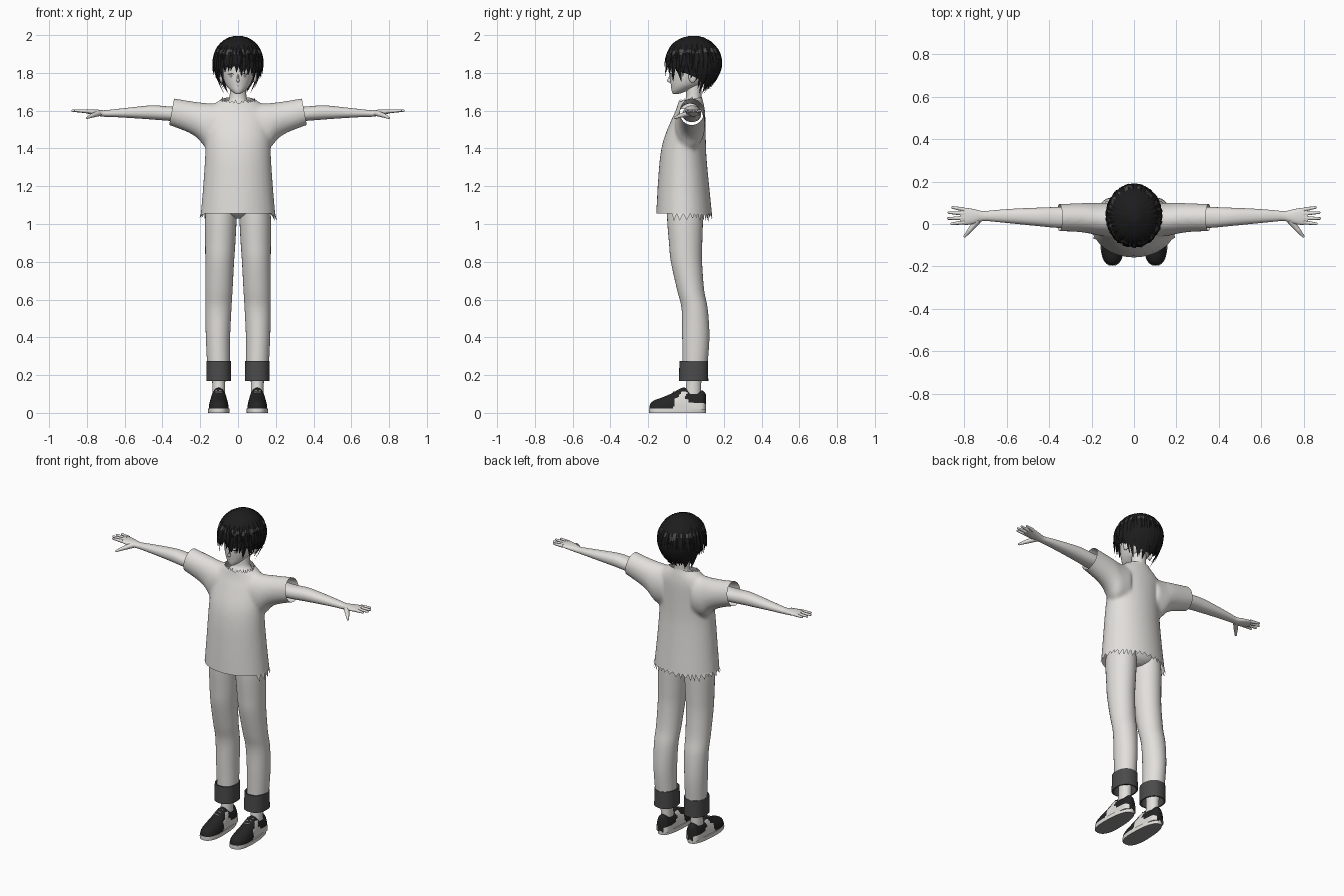
import bpy, bmesh, math, random
from mathutils import Vector, Matrix
from mathutils.bvhtree import BVHTree

random.seed(4)
if "Cube" in bpy.data.objects:
    bpy.data.objects.remove(bpy.data.objects["Cube"])


def material(name, rgb):
    m = bpy.data.materials.new(name)
    m.use_nodes = True
    m.diffuse_color = (*rgb, 1)
    m.node_tree.nodes["Principled BSDF"].inputs["Base Color"].default_value = (*rgb, 1)
    return m


PALE = material("pale_grey", (0.76, 0.74, 0.71))
HAIR = material("hair_black", (0.012, 0.012, 0.013))
SHINE = material("hair_shine", (0.07, 0.07, 0.07))
CUFF = material("charcoal", (0.07, 0.07, 0.07))
SHOE = material("shoe_black", (0.018, 0.018, 0.019))
SOLE = material("sole_grey", (0.28, 0.28, 0.28))


def make(name, bm, mats, rule=None, angle=45):
    """Turn a bmesh into a smooth-shaded object, colouring faces by rule."""
    bmesh.ops.recalc_face_normals(bm, faces=bm.faces[:])
    if rule:
        for f in bm.faces:
            f.material_index = rule(f)
    me = bpy.data.meshes.new(name)
    bm.to_mesh(me)
    bm.free()
    ob = bpy.data.objects.new(name, me)
    bpy.context.scene.collection.objects.link(ob)
    for m in mats:
        me.materials.append(m)
    bpy.ops.object.select_all(action='DESELECT')
    ob.select_set(True)
    bpy.context.view_layer.objects.active = ob
    bpy.ops.object.shade_smooth_by_angle(angle=math.radians(angle))
    return ob


def spline(rows, steps):
    """Smoothly resample a list of rows."""
    out = []
    for i in range(len(rows) - 1):
        a, b, c, d = (rows[max(0, min(len(rows) - 1, i + k))] for k in (-1, 0, 1, 2))
        for j in range(steps):
            t = j / steps
            out.append([q + t / 2 * (r - p + t * (2 * p - 5 * q + 4 * r - s + t * (3 * (q - r) + s - p)))
                        for p, q, r, s in zip(a, b, c, d)])
    return out + [list(rows[-1])]


def loft(bm, rows, place, n=32, steps=4, power=2, caps=True):
    """Skin closed cross-sections along the rows."""
    rings = []
    for row in spline(rows, steps):
        ring = []
        for k in range(n):
            a = math.tau * k / n
            c, s = (math.copysign(abs(v) ** (2 / power), v) for v in (math.cos(a), math.sin(a)))
            ring.append(bm.verts.new(place(row, c, s)))
        rings.append(ring)
    for p, q in zip(rings, rings[1:]):
        for k in range(n):
            bm.faces.new((p[k], p[(k + 1) % n], q[(k + 1) % n], q[k]))
    if caps:
        bm.faces.new(rings[0])
        bm.faces.new(rings[-1])
    return bm


def upright(side=1):      # row: z, centre x, half width, front y, back y
    return lambda r, c, s: (side * (r[1] + r[2] * c), (r[3] + r[4]) / 2 + (r[4] - r[3]) / 2 * s, r[0])


def sideways(side=1):     # row: x, low z, high z, front y, back y
    return lambda r, c, s: (side * r[0], (r[3] + r[4]) / 2 + (r[4] - r[3]) / 2 * c,
                            (r[1] + r[2]) / 2 + (r[2] - r[1]) / 2 * s)


def rod(bm, p, q, r1, r2):
    """Tapered rod with a rounded tip."""
    p, q = Vector(p), Vector(q)
    turn = (q - p).to_track_quat('Z', 'Y').to_matrix().to_4x4()
    bmesh.ops.create_cone(bm, cap_ends=True, segments=12, radius1=r1, radius2=r2, depth=(q - p).length,
                          matrix=Matrix.Translation((p + q) / 2) @ turn)
    bmesh.ops.create_uvsphere(bm, u_segments=12, v_segments=8, radius=r2, matrix=Matrix.Translation(q))


def ball(bm, at, size):
    bmesh.ops.create_uvsphere(bm, u_segments=20, v_segments=12, radius=1,
                              matrix=Matrix.Translation(at) @ Matrix.Diagonal((*size, 1)))


# Shirt: torso and sleeves fused, then cut open at hem, sleeves and collar
bm = loft(bmesh.new(), [(.98, 0, .205, -.16, .143), (1.05, 0, .198, -.158, .138), (1.2, 0, .185, -.15, .123),
                        (1.35, 0, .175, -.138, .109), (1.45, 0, .172, -.118, .105), (1.55, 0, .168, -.078, .103),
                        (1.6, 0, .158, -.055, .1), (1.64, 0, .12, -.042, .093), (1.67, 0, .08, -.035, .085),
                        (1.71, 0, .075, -.03, .08)], upright())
for side in (1, -1):
    loft(bm, [(.1, 1.4, 1.637, -.06, .1), (.165, 1.4, 1.64, -.055, .1), (.21, 1.45, 1.645, -.045, .1),
              (.26, 1.483, 1.652, -.038, .098), (.35, 1.518, 1.667, -.034, .095),
              (.42, 1.54, 1.677, -.034, .095)], sideways(side))
shirt = make("shirt", bm, [PALE])
mod = shirt.modifiers.new("fuse", 'REMESH')
mod.mode, mod.voxel_size = 'VOXEL', 0.01
mod = shirt.modifiers.new("soften", 'SMOOTH')
mod.factor, mod.iterations = 0.5, 8
bm = bmesh.new()
bm.from_object(shirt, bpy.context.evaluated_depsgraph_get())
bpy.data.objects.remove(shirt)


def cut(co, no, keep=lambda f: True):
    faces = [f for f in bm.faces if keep(f.calc_center_median())]
    geom = set(faces) | {e for f in faces for e in f.edges} | {v for f in faces for v in f.verts}
    bmesh.ops.bisect_plane(bm, geom=list(geom), dist=1e-5, plane_co=co, plane_no=no, clear_outer=True)


cut((0, 0, 1.055), (0, 0, -1))
for side in (1, -1):
    cut((side * .35, 0, 1.6), (side * .135, 0, .025))
cut((0, .02, 1.657), (0, -.26, 1), lambda c: abs(c.x) < .11 and c.z > 1.6)


def tatter(test, size, offset):
    """Ragged triangles along an open edge."""
    edge = sorted((v for v in bm.verts if v.is_boundary and test(v.co)), key=lambda v: math.atan2(v.co.x, v.co.y))
    for i in range(0, len(edge) - size, size):
        part = edge[i:i + size + 1]
        if (part[0].co - part[-1].co).length < .08:
            mid = (part[0].co + part[-1].co) / 2
            bm.faces.new(part + [bm.verts.new(mid + offset(mid))])


tatter(lambda p: p.z < 1.06 and (p.y > -.03 or abs(p.x) > .175), 4,
       lambda m: Vector((m.x * .06, m.y * .03, -random.uniform(.018, .045))))
tatter(lambda p: p.z > 1.61 and abs(p.x) < .13 and p.y < .05, 3,
       lambda m: Vector((-m.x * .12, .006, random.uniform(.008, .018))))
make("shirt", bm, [PALE], angle=60)

# Hips
make("hips", loft(bmesh.new(), [(1.03, 0, .05, -.04, .05), (1.06, 0, .14, -.09, .085), (1.13, 0, .165, -.105, .095),
                                (1.2, 0, .15, -.09, .085)], upright()), [PALE])

finger_ends = [(.068, .855, .078), (.049, .873, .054), (.028, .876, .026), (.008, .86, .001)]
for side, word in ((1, "left"), (-1, "right")):
    # Trouser leg, turned-up cuff and ankle
    make(word + "_trouser_leg", loft(bmesh.new(), [
        (1.14, .088, .075, -.1, .09), (1.03, .091, .083, -.1, .09), (.9, .094, .08, -.09, .086),
        (.8, .097, .076, -.08, .085), (.65, .101, .072, -.047, .096), (.55, .104, .069, -.023, .115),
        (.4, .106, .064, -.02, .124), (.25, .103, .06, -.018, .113)], upright(side)), [PALE])
    make(word + "_cuff", loft(bmesh.new(), [
        (.26, .102, .05, -.02, .1), (.275, .102, .058, -.028, .11), (.275, .102, .064, -.035, .116),
        (.17, .102, .066, -.037, .118), (.17, .102, .058, -.03, .11), (.25, .102, .05, -.02, .1)],
        upright(side), steps=1, power=2.3), [CUFF])
    make(word + "_ankle", loft(bmesh.new(), [(.27, .102, .042, -.005, .095), (.18, .102, .035, .003, .082),
                                             (.1, .102, .034, -.005, .08)], upright(side)), [PALE])

    # Shoe: black upper with pale panels, laces and a two-tone sole
    def panel(f):
        c = f.calc_center_median()
        quarter = c.y > -.06 and c.z < .062 - .25 * (c.y - .02)
        stripe = abs(c.y + .03 - .5 * (c.z - .07)) < .017 and c.z < .11
        return int((quarter or stripe) and abs(abs(c.x) - .102) > .015)

    make(word + "_shoe_upper", loft(bmesh.new(), [
        (-.193, .012, .02), (-.183, .03, .038), (-.16, .044, .052), (-.12, .052, .066), (-.07, .052, .088),
        (-.02, .047, .115), (.02, .045, .108), (.06, .044, .1), (.09, .038, .099), (.105, .02, .08)],
        lambda r, c, s: (side * (.102 + r[1] * c), r[0], .018 + r[2] * max(s, 0)), steps=6, n=40, power=2.2),
        [SHOE, PALE], panel)
    make(word + "_sole", loft(bmesh.new(), [(0, .055, .15), (.012, .056, .152), (.024, .055, .151)],
                              lambda r, c, s: (side * (.102 + r[1] * c * (1 - .12 * s)), -.045 + r[2] * s, r[0]),
                              steps=1, power=2.5), [PALE, SOLE], lambda f: int(f.normal.z < -.5))
    bm = bmesh.new()
    for k in range(3):
        y, z = -.068 + .02 * k, .109 + .009 * k
        rod(bm, (side * .084, y, z), (side * .12, y + .008, z), .003, .003)
    make(word + "_laces", bm, [PALE])

    # Arm, palm, fingers and thumb
    bm = loft(bmesh.new(), [
        (.27, 1.54, 1.622, -.018, .08), (.36, 1.546, 1.622, -.018, .08), (.45, 1.553, 1.628, -.01, .077),
        (.55, 1.56, 1.619, 0, .073), (.65, 1.566, 1.608, .01, .066), (.71, 1.568, 1.602, .014, .061),
        (.75, 1.574, 1.606, .002, .069), (.79, 1.583, 1.607, -.004, .076), (.82, 1.59, 1.606, .0, .076)],
        sideways(side), n=24, power=2.2)
    for y0, x1, y1 in finger_ends:
        rod(bm, (side * .8, y0, 1.597), (side * x1, y1, 1.6), .0105, .006)
    rod(bm, (side * .735, .018, 1.587), (side * .775, -.03, 1.573), .016, .011)
    rod(bm, (side * .775, -.03, 1.573), (side * .798, -.058, 1.562), .011, .006)
    make(word + "_arm", bm, [PALE])

    bm = bmesh.new()
    ball(bm, (side * .088, .035, 1.782), (.012, .022, .034))
    make(word + "_ear", bm, [PALE])

# Neck, head and nose
make("neck", loft(bmesh.new(), [(1.61, 0, .085, -.03, .085), (1.64, 0, .062, -.015, .085), (1.67, 0, .045, .0, .082),
                                (1.76, 0, .043, .0, .085)], upright()), [PALE])
head = make("head", loft(bmesh.new(), [
    (1.688, 0, .008, -.066, -.045), (1.693, 0, .02, -.072, -.025), (1.71, 0, .042, -.077, .02),
    (1.735, 0, .063, -.08, .075), (1.77, 0, .077, -.084, .12), (1.82, 0, .086, -.086, .145),
    (1.88, 0, .09, -.082, .15), (1.94, 0, .07, -.05, .12), (1.975, 0, .02, .02, .06)], upright(), n=40), [PALE])
bm = bmesh.new()
ball(bm, (0, -.086, 1.76), (.008, .014, .011))
ball(bm, (0, -.082, 1.772), (.006, .01, .02))
make("nose", bm, [PALE])

# Painted eyes and mouth, laid on the face surface
tree = BVHTree.FromPolygons([v.co for v in head.data.vertices], [p.vertices for p in head.data.polygons])


def decal(name, outline, mat, lift):
    bm = bmesh.new()
    bm.faces.new([bm.verts.new(tree.ray_cast(Vector((x, -1, z)), Vector((0, 1, 0)))[0] + Vector((0, -lift, 0)))
                  for x, z in outline])
    make(name, bm, [mat])


lash = [(.018, 1.791), (.03, 1.799), (.048, 1.797), (.06, 1.786), (.048, 1.792), (.031, 1.794)]
for side, word in ((1, "left"), (-1, "right")):
    decal(word + "_eyelash", [(side * x, z) for x, z in lash], HAIR, .004)
    decal(word + "_iris", [(side * (.037 + .008 * math.cos(a)), 1.785 + .01 * math.sin(a))
                           for a in (math.tau * k / 14 for k in range(14))], SOLE, .003)
decal("mouth", [(-.012, 1.731), (0, 1.733), (.012, 1.731), (0, 1.729)], SOLE, .003)


# Hair: a scalp cap covered by layers of tapering locks
def hair_point(phi, z, scale=1):
    back = (1 - math.cos(phi)) / 2
    d = (z - 1.85) / .148
    r = math.sqrt(max(0, 1 - d * d)) if d > 0 else 1 - (.08 + .47 * back) * abs(d) ** 1.7
    return Vector((.124 * r * scale * math.sin(phi), .04 - .14 * r * scale * math.cos(phi),
                   1.85 + (z - 1.85) * (1 + (scale - 1) * .1)))


bm = bmesh.new()
N, M = 48, 14
grid = []
for j in range(M):
    row = []
    for k in range(N):
        phi = math.tau * k / N
        low = 1.835 - .11 * (1 - math.cos(phi)) / 2
        row.append(bm.verts.new(hair_point(phi, low + (1.995 - low) * math.sin(math.pi / 2 * j / (M - 1)), .98)))
    grid.append(row)
for p, q in zip(grid, grid[1:]):
    for k in range(N):
        bm.faces.new((p[k], p[(k + 1) % N], q[(k + 1) % N], q[k]))
bm.faces.new(grid[-1])


def lock(phi, top, tip, width, flare, sway):
    steps, last = 11, None
    for i in range(steps + 1):
        t = i / steps
        a = phi + sway * t * t
        p = hair_point(a, top + (tip - top) * t, 1 + .03 * math.sin(math.pi * t) + flare * t ** 3)
        across = Vector((math.cos(a), math.sin(a), 0))
        out = Vector((math.sin(a), -math.cos(a), .3))
        w = width * min(1, .35 + 2 * t) * (1 - t ** 2.5) + .0006
        ring = [bm.verts.new(p + v) for v in (across * w, out * w * .35, -across * w)]
        if last:
            for k in range(3):
                bm.faces.new((last[k], last[(k + 1) % 3], ring[(k + 1) % 3], ring[k]))
        last = ring


for layer, (top, count, raise_) in enumerate([(1.95, 38, 0), (1.975, 34, .018), (1.99, 26, .05)]):
    for k in range(count):
        phi = math.tau * (k + .5 * layer) / count + random.uniform(-.05, .05)
        back = (1 - math.cos(phi)) / 2
        tip = 1.798 if back < .13 else 1.765 if back < .33 else 1.775 if back < .62 else 1.705
        tip += raise_ + random.uniform(-.018, .018)
        lock(phi, top, tip, random.uniform(.017, .024), random.uniform(0, .13), random.uniform(-.16, .16))


def shine(f):
    return int(len(f.verts) == 4 and 1.902 < f.calc_center_median().z < 1.922 and random.random() < .55)


make("hair", bm, [HAIR, SHINE], shine, angle=35)
